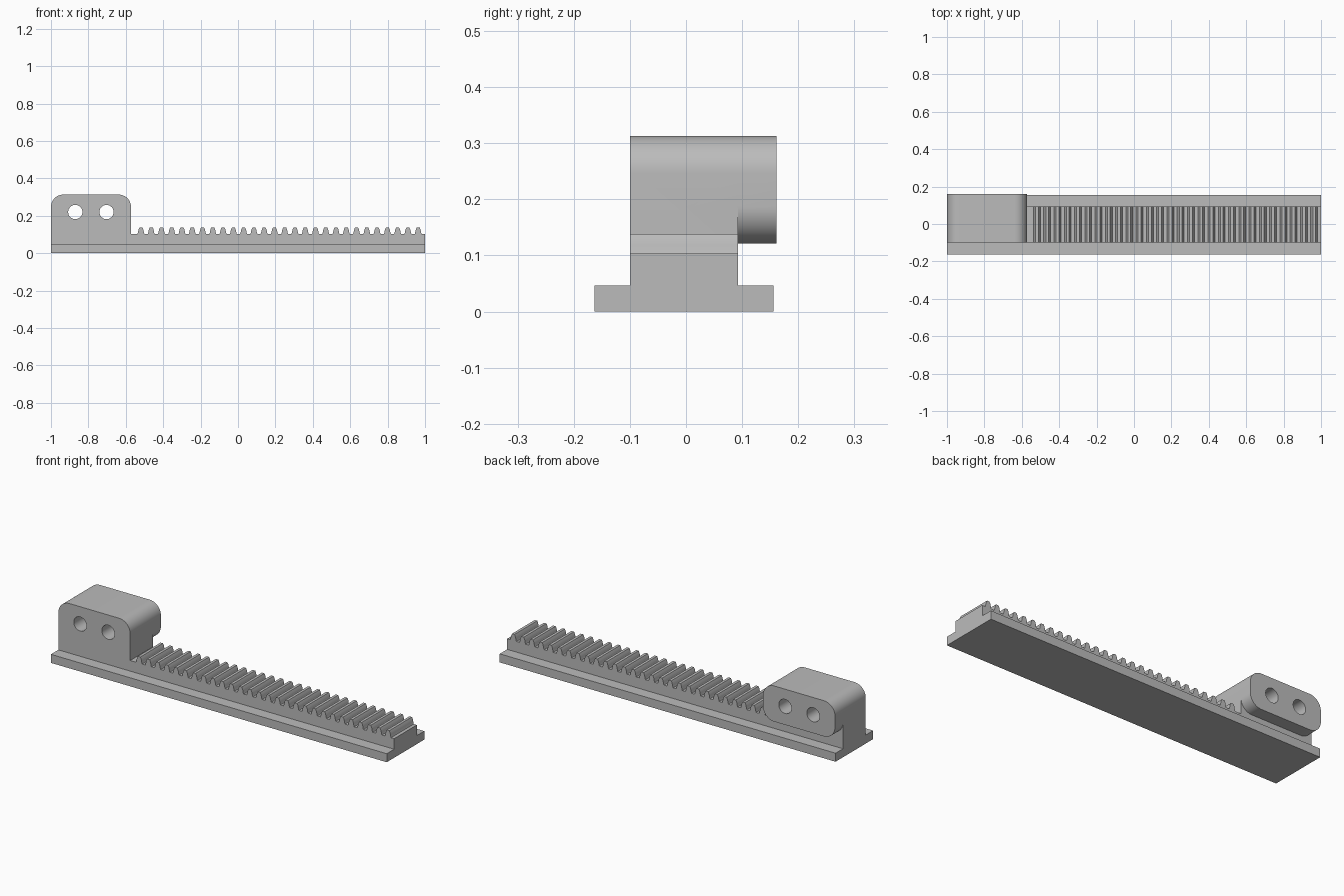
import bpy, bmesh, math

if "Cube" in bpy.data.objects:
    bpy.data.objects.remove(bpy.data.objects["Cube"])

grey = bpy.data.materials.new("plain grey")
grey.diffuse_color = (0.5, 0.5, 0.5, 1)
grey.use_nodes = True
grey.node_tree.nodes["Principled BSDF"].inputs["Base Color"].default_value = grey.diffuse_color


def prism(name, outline, y0, y1):
    """Extrude a closed x-z outline from y0 to y1."""
    bm = bmesh.new()
    face = bm.faces.new([bm.verts.new((x, y0, z)) for x, z in outline])
    ext = bmesh.ops.extrude_face_region(bm, geom=[face])
    verts = [v for v in ext["geom"] if isinstance(v, bmesh.types.BMVert)]
    bmesh.ops.translate(bm, verts=verts, vec=(0, y1 - y0, 0))
    bmesh.ops.recalc_face_normals(bm, faces=bm.faces)
    mesh = bpy.data.meshes.new(name)
    bm.to_mesh(mesh)
    bm.free()
    ob = bpy.data.objects.new(name, mesh)
    bpy.context.collection.objects.link(ob)
    mesh.materials.append(grey)
    return ob


def arc(cx, cz, r, a0, a1, n):
    angles = [math.radians(a0 + (a1 - a0) * i / n) for i in range(n + 1)]
    return [(cx + r * math.cos(a), cz + r * math.sin(a)) for a in angles]


def combine(target, tool, operation):
    mod = target.modifiers.new(operation, 'BOOLEAN')
    mod.operation = operation
    mod.solver = 'EXACT'
    mod.object = tool
    bpy.context.view_layer.objects.active = target
    bpy.ops.object.modifier_apply(modifier=mod.name)
    bpy.data.objects.remove(tool)


LEFT, RIGHT, TOP, R = -1.0, -0.572, 0.313, 0.066
ROOT, TIP = 0.103, 0.138
FRONT, BACK = -0.10, 0.093

# Rack body with toothed top and the raised block at the left end
tooth = [(0.0185, 0), (0.0160, 0.007), (0.0145, 0.016), (0.0118, 0.026), (0.0075, 0.035)]
outline = [(LEFT, 0), (1, 0), (1, ROOT)]
for i in reversed(range(28)):
    cx = -0.519 + i * 0.0549
    outline += [(cx + w, ROOT + h) for w, h in tooth]
    outline += [(cx - w, ROOT + h) for w, h in reversed(tooth)]
outline.append((RIGHT, ROOT))
top_corners = (arc(RIGHT - R, TOP - R, R, 0, 90, 12)
               + arc(LEFT + R, TOP - R, R, 90, 180, 12))
rack = prism("toothed_rack", outline + top_corners, FRONT, BACK)

# Rounded lip overhanging the back of the block
LOW = 0.121
lip_outline = (top_corners + arc(LEFT + R, LOW + R, R, 180, 270, 12)
               + arc(RIGHT - R, LOW + R, R, 270, 360, 12))
combine(rack, prism("block_lip", lip_outline, 0.0, 0.161), 'UNION')

# Flanged base plate
base = [(-1, 0), (1, 0), (1, 0.046), (-1, 0.046)]
combine(rack, prism("base_flange", base, -0.163, 0.156), 'UNION')

# Two bolt holes through the block
for x in (-0.87, -0.703):
    hole = prism("bolt_hole", arc(x, 0.22, 0.038, 0, 352.5, 47), -0.3, 0.3)
    combine(rack, hole, 'DIFFERENCE')

# Smooth the rounded corners and holes
bpy.ops.object.select_all(action='DESELECT')
rack.select_set(True)
bpy.context.view_layer.objects.active = rack
bpy.ops.object.shade_smooth_by_angle(angle=math.radians(25))
